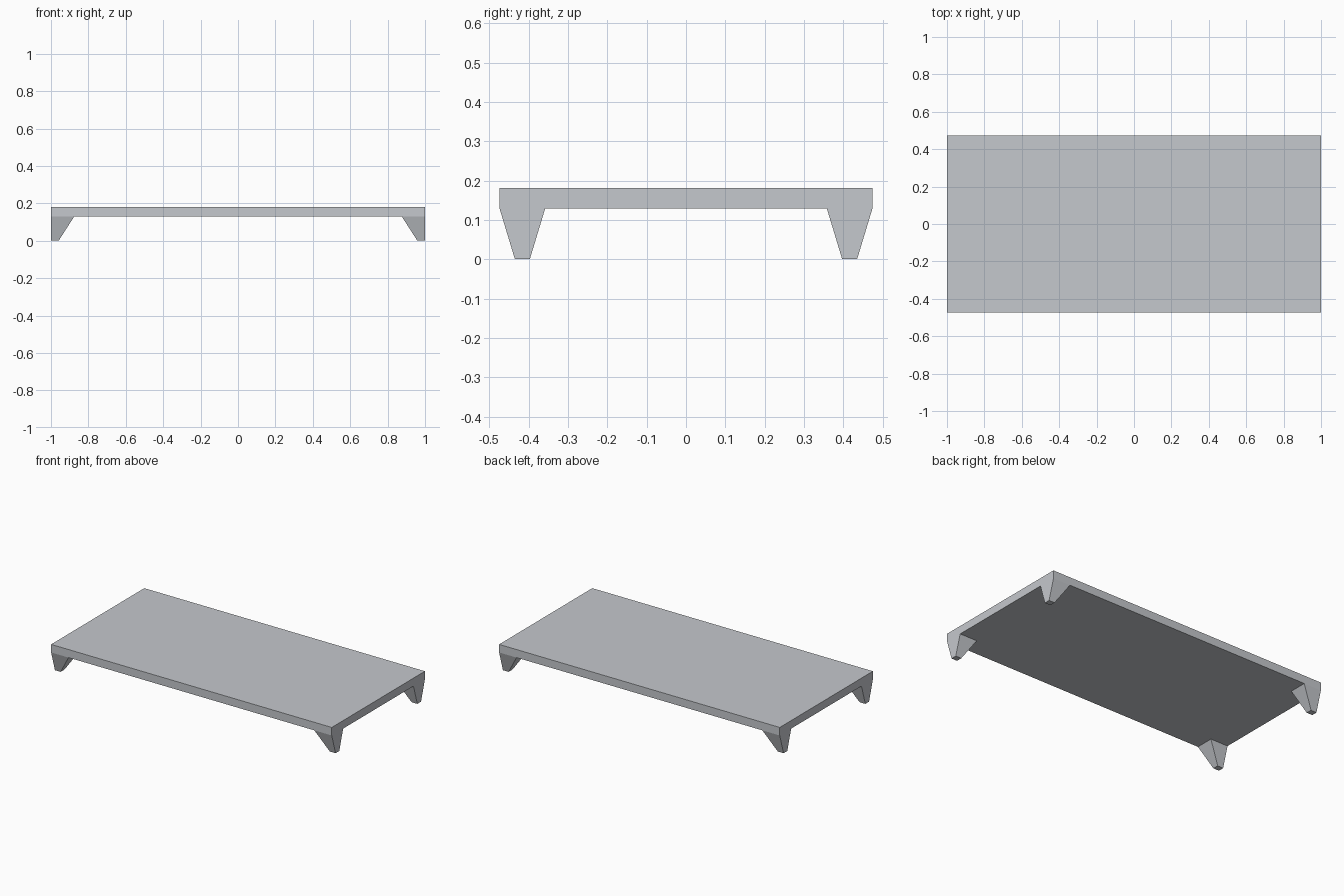
import bpy, bmesh
from mathutils import Vector

if "Cube" in bpy.data.objects:
    bpy.data.objects.remove(bpy.data.objects["Cube"])

HX, HY = 1.0, 0.474            # half size of the top slab
Z_LOW, Z_TOP = 0.129, 0.181    # slab underside and top
IX, IY = 0.876, 0.358          # inner edges of the legs at the slab
FOOT_X = (0.959, 1.0)          # foot extents, flush with the ends
FOOT_Y = (0.397, 0.435)

grey = bpy.data.materials.new("light grey")
grey.diffuse_color = (0.56, 0.58, 0.61, 1)
grey.use_nodes = True
grey.node_tree.nodes["Principled BSDF"].inputs["Base Color"].default_value = grey.diffuse_color

# Slab
bm = bmesh.new()
bmesh.ops.create_cube(bm, size=1)
for v in bm.verts:
    v.co = (v.co.x * 2 * HX, v.co.y * 2 * HY, Z_TOP if v.co.z > 0 else Z_LOW)

# Mark out the four leg corners on the slab
for axis, d in ((Vector((1, 0, 0)), IX), (Vector((0, 1, 0)), IY)):
    for s in (-1, 1):
        bmesh.ops.bisect_plane(bm, geom=bm.verts[:] + bm.edges[:] + bm.faces[:],
                               plane_co=axis * d * s, plane_no=axis)

# Tapered legs pulled down from the corner faces
bm.normal_update()
corners = []
for f in bm.faces:
    c = f.calc_center_median()
    if f.normal.z < -0.9 and abs(c.x) > IX and abs(c.y) > IY:
        corners.append(f)
for f in corners:
    c = f.calc_center_median()
    sx, sy = (1 if c.x > 0 else -1), (1 if c.y > 0 else -1)
    foot = bmesh.ops.extrude_discrete_faces(bm, faces=[f])["faces"][0]
    for v in foot.verts:
        v.co = (sx * FOOT_X[abs(v.co.x) > abs(c.x)],
                sy * FOOT_Y[abs(v.co.y) > abs(c.y)], 0)

# Merge the flat areas back together
bmesh.ops.dissolve_limit(bm, angle_limit=0.01, verts=bm.verts[:], edges=bm.edges[:])
bmesh.ops.recalc_face_normals(bm, faces=bm.faces[:])

mesh = bpy.data.meshes.new("low_platform")
bm.to_mesh(mesh)
bm.free()
mesh.materials.append(grey)
obj = bpy.data.objects.new("low_platform", mesh)
bpy.context.collection.objects.link(obj)
